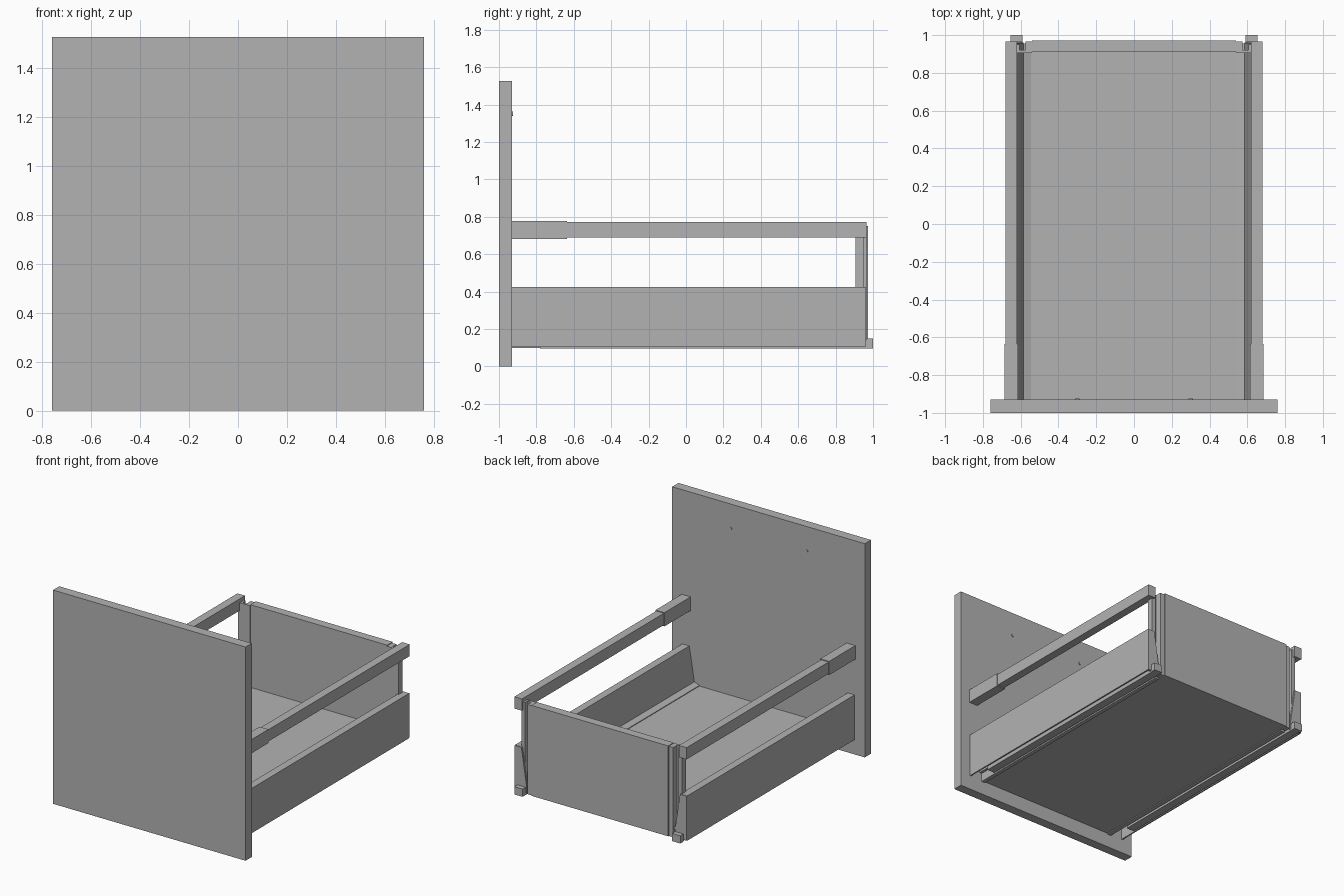
import bpy
import bmesh
from mathutils import Matrix, Vector

old = bpy.data.objects.get("Cube")
if old:
    bpy.data.objects.remove(old, do_unlink=True)

GREY = (0.45, 0.45, 0.45, 1.0)
grey = bpy.data.materials.new("plain_grey")
grey.use_nodes = True
grey.diffuse_color = GREY
grey.node_tree.nodes["Principled BSDF"].inputs["Base Color"].default_value = GREY


def finish(name, bm, mirror):
    bmesh.ops.recalc_face_normals(bm, faces=bm.faces)
    mesh = bpy.data.meshes.new(name)
    bm.to_mesh(mesh)
    bm.free()
    mesh.materials.append(grey)
    obj = bpy.data.objects.new(name, mesh)
    bpy.context.collection.objects.link(obj)
    if mirror:
        mod = obj.modifiers.new("both_sides", 'MIRROR')
        mod.use_axis = (True, False, False)
        mod.use_mirror_merge = False
    return obj


def box(name, x, y, z, mirror=True):
    bm = bmesh.new()
    size = Vector((x[1] - x[0], y[1] - y[0], z[1] - z[0]))
    mid = Vector((sum(x), sum(y), sum(z))) / 2
    bmesh.ops.create_cube(bm, size=1, matrix=Matrix.Translation(mid) @ Matrix.Diagonal(size.to_4d()))
    return finish(name, bm, mirror)


def extrude_along_y(name, profile, y0, y1):
    bm = bmesh.new()
    face = bm.faces.new([bm.verts.new((x, y0, z)) for x, z in profile])
    made = bmesh.ops.extrude_face_region(bm, geom=[face])["geom"]
    bmesh.ops.translate(bm, vec=(0, y1 - y0, 0),
                        verts=[g for g in made if isinstance(g, bmesh.types.BMVert)])
    return finish(name, bm, True)


FRONT = -0.93

# Front panel, floor and back board
box("front_panel", (-0.76, 0.76), (-1, FRONT), (0, 1.525), False)
box("drawer_floor", (-0.575, 0.575), (FRONT, 0.91), (0.105, 0.16), False)
box("back_board", (-0.54, 0.54), (0.91, 0.972), (0.105, 0.75), False)

# Hollow side walls: outer skin, flat top, sloping inner face and floor ledge
outline = [(0.68, 0.105), (0.68, 0.425), (0.625, 0.425), (0.585, 0.18), (0.545, 0.165),
           (0.545, 0.16), (0.595, 0.16), (0.633, 0.415), (0.67, 0.415), (0.67, 0.105)]
extrude_along_y("side_wall", outline, FRONT, 0.955)
cap = [(0.679, 0.107), (0.679, 0.424), (0.626, 0.424), (0.586, 0.16), (0.586, 0.107)]
extrude_along_y("side_wall_end_cap", cap, 0.945, 0.962)

# Runners beneath the floor edges
box("runner", (0.59, 0.65), (-0.78, 0.97), (0.095, 0.14))
box("runner_end_block", (0.59, 0.655), (0.965, 1.0), (0.095, 0.15))
box("floor_edge_strip", (0.545, 0.575), (FRONT, 0.91), (0.098, 0.106))

# Upper rails with front sleeves
box("upper_rail", (0.62, 0.68), (FRONT, 0.965), (0.688, 0.772))
box("rail_sleeve", (0.615, 0.685), (FRONT, -0.635), (0.68, 0.778))

# Channel brackets joining the back board, walls and rails
box("bracket_plate", (0.54, 0.62), (0.905, 0.92), (0.16, 0.745))
box("bracket_post", (0.605, 0.635), (0.905, 0.95), (0.16, 0.745))
box("bracket_flange", (0.54, 0.575), (0.92, 0.965), (0.105, 0.745))

# Screw heads on the inside of the front panel
bm = bmesh.new()
bmesh.ops.create_cone(bm, cap_ends=True, segments=16, radius1=0.012, radius2=0.012, depth=0.01,
                      matrix=Matrix.Translation((0.3, FRONT, 1.35)) @ Matrix.Rotation(1.5708, 4, 'X'))
finish("panel_screw", bm, True)
